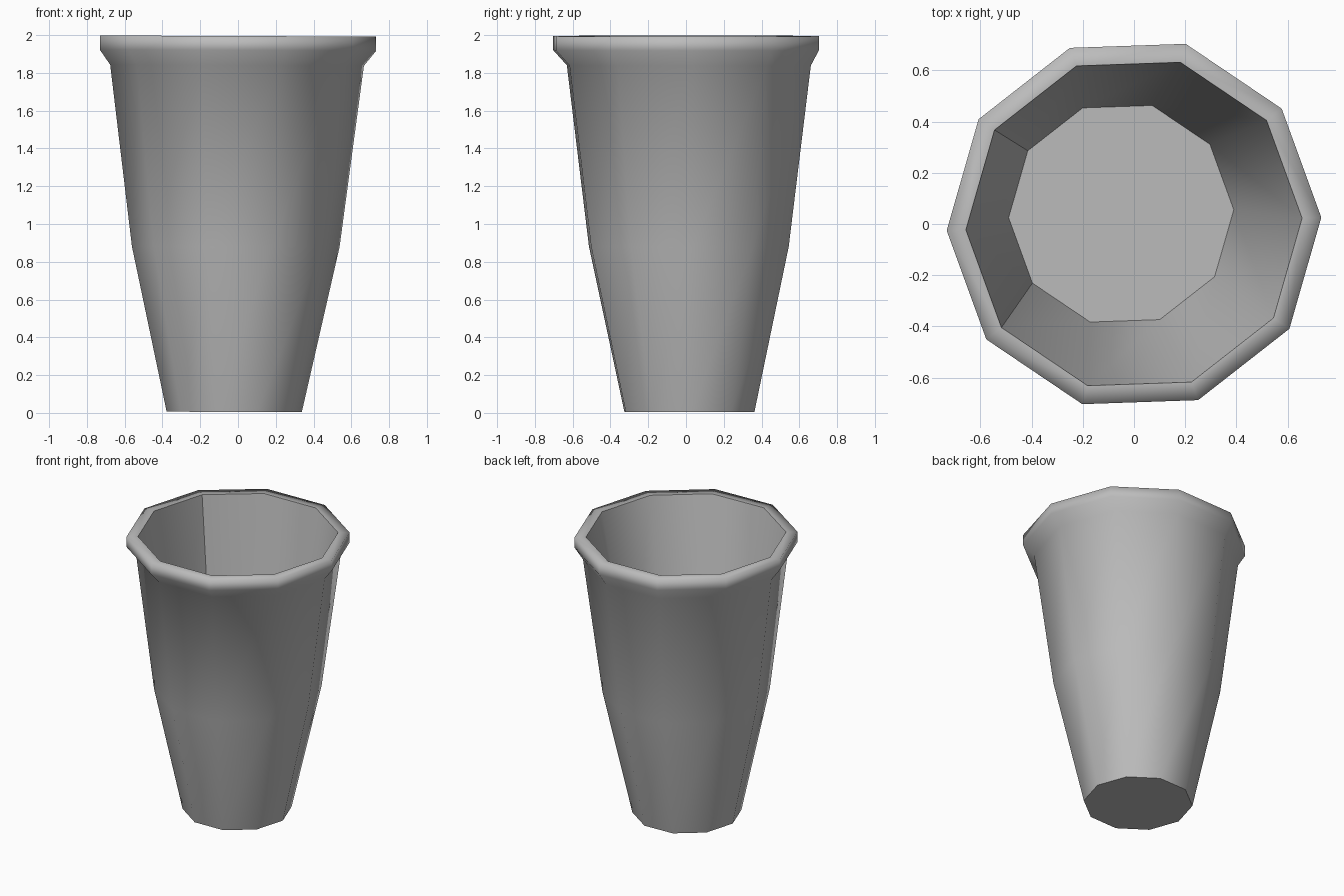
import bpy, bmesh
from math import cos, sin, radians

if "Cube" in bpy.data.objects:
    bpy.data.objects.remove(bpy.data.objects["Cube"], do_unlink=True)

SIDES = 10
TILT = -0.004

grey = bpy.data.materials.new("plain grey")
grey.use_nodes = True
colour = (0.5, 0.5, 0.5, 1)
grey.diffuse_color = colour
grey.node_tree.nodes["Principled BSDF"].inputs["Base Color"].default_value = colour

# Profile from base, up the outside, over the lip and down to the inner floor:
# centre x, centre y, radius, height
profile = [
    (-0.02, 0.018, 0.358, 0.005),
    (-0.012, 0.015, 0.55, 0.88),
    (-0.005, 0.015, 0.672, 1.84),
    (0, 0, 0.732, 1.92),
    (0, 0, 0.732, 1.995),
    (0, 0, 0.657, 1.995),
    (-0.05, 0.04, 0.44, 0.8),
]
LIP_INNER, FLOOR = 5, 6

bm = bmesh.new()
rings = []
for cx, cy, r, z in profile:
    ring = []
    for k in range(SIDES):
        a = radians(2 + 360 / SIDES * k)
        x, y = cx + r * cos(a), cy + r * sin(a)
        ring.append(bm.verts.new((x, y, z + TILT * x)))
    rings.append(ring)

# Walls
for low, high in zip(rings, rings[1:]):
    for k in range(SIDES):
        n = (k + 1) % SIDES
        bm.faces.new((low[k], low[n], high[n], high[k]))

# Base and inner floor
bm.faces.new(rings[0][::-1])
bm.faces.new(rings[FLOOR])
for f in bm.faces:
    f.smooth = True

# Sharp edges at the base, lip and floor, and two creases inside
for i in (0, LIP_INNER, FLOOR):
    for k in range(SIDES):
        bm.edges.get((rings[i][k], rings[i][(k + 1) % SIDES])).smooth = False
for k in (4, 6):
    bm.edges.get((rings[LIP_INNER][k], rings[FLOOR][k])).smooth = False

mesh = bpy.data.meshes.new("cup")
bm.to_mesh(mesh)
bm.free()
mesh.materials.append(grey)
cup = bpy.data.objects.new("cup", mesh)
bpy.context.collection.objects.link(cup)
